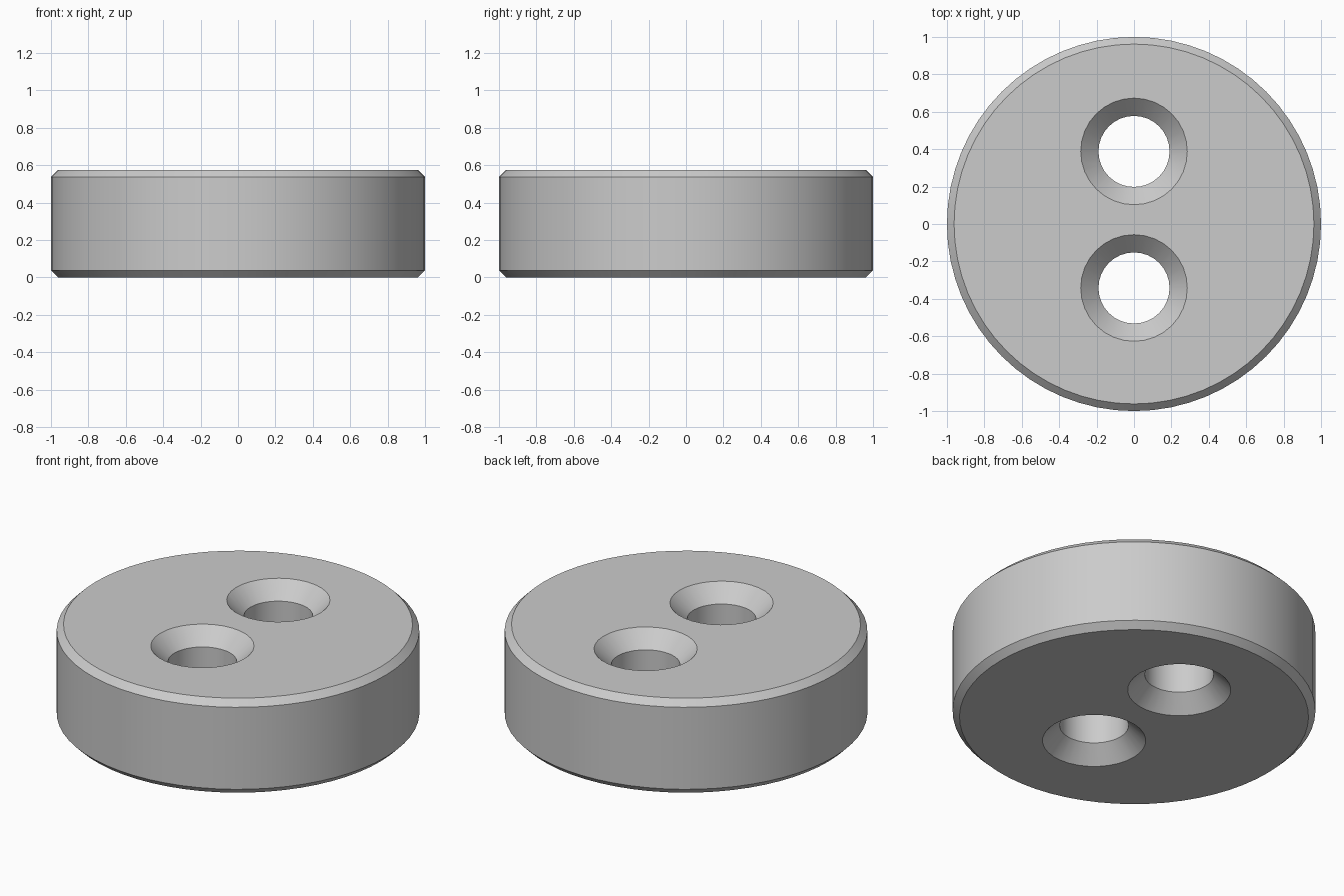
import bpy, bmesh, math
from mathutils import Matrix

cube = bpy.data.objects.get("Cube")
if cube:
    bpy.data.objects.remove(cube, do_unlink=True)

HEIGHT = 0.575
EDGE = 0.038           # chamfer on the outer rim
HOLE_R, SINK_R = 0.19, 0.285
HOLE_Y = (0.388, -0.342)

grey = bpy.data.materials.new("plain grey")
grey.use_nodes = True
colour = (0.6, 0.6, 0.6, 1)
grey.diffuse_color = colour
grey.node_tree.nodes["Principled BSDF"].inputs["Base Color"].default_value = colour


def turned(name, profile, sides, y=0):
    """Solid of revolution from (radius, height) pairs, closed at both ends."""
    bm = bmesh.new()
    rings = []
    for r, z in profile:
        ring = bmesh.ops.create_circle(bm, segments=sides, radius=r,
                                       matrix=Matrix.Translation((0, y, z)))
        rings.append(ring["verts"])
    for low, high in zip(rings, rings[1:]):
        for i in range(sides):
            j = (i + 1) % sides
            bm.faces.new((low[i], low[j], high[j], high[i]))
    bm.faces.new(rings[0])
    bm.faces.new(rings[-1])
    bmesh.ops.recalc_face_normals(bm, faces=bm.faces)
    mesh = bpy.data.meshes.new(name)
    bm.to_mesh(mesh)
    bm.free()
    mesh.materials.append(grey)
    obj = bpy.data.objects.new(name, mesh)
    bpy.context.collection.objects.link(obj)
    return obj


# Disc with chamfered rims
disc = turned("disc", [(1 - EDGE, 0), (1, EDGE), (1, HEIGHT - EDGE), (1 - EDGE, HEIGHT)], 64)

# Through holes, countersunk on both faces
sink = SINK_R - HOLE_R
over = 0.05            # cutter overshoot beyond each face
hole_profile = [(SINK_R + over, -over), (HOLE_R, sink),
                (HOLE_R, HEIGHT - sink), (SINK_R + over, HEIGHT + over)]
cutters = []
for label, y in zip(("back", "front"), HOLE_Y):
    cutter = turned(label + "_hole_cutter", hole_profile, 32, y)
    cutter.hide_render = True
    cutters.append(cutter)
    cut = disc.modifiers.new(label + "_hole", 'BOOLEAN')
    cut.operation = 'DIFFERENCE'
    cut.solver = 'EXACT'
    cut.object = cutter

# Apply the cuts and remove the cutters
bpy.ops.object.select_all(action='DESELECT')
disc.select_set(True)
bpy.context.view_layer.objects.active = disc
for cut in list(disc.modifiers):
    bpy.ops.object.modifier_apply(modifier=cut.name)
for cutter in cutters:
    bpy.data.objects.remove(cutter, do_unlink=True)

bpy.ops.object.shade_smooth_by_angle(angle=math.radians(30))
